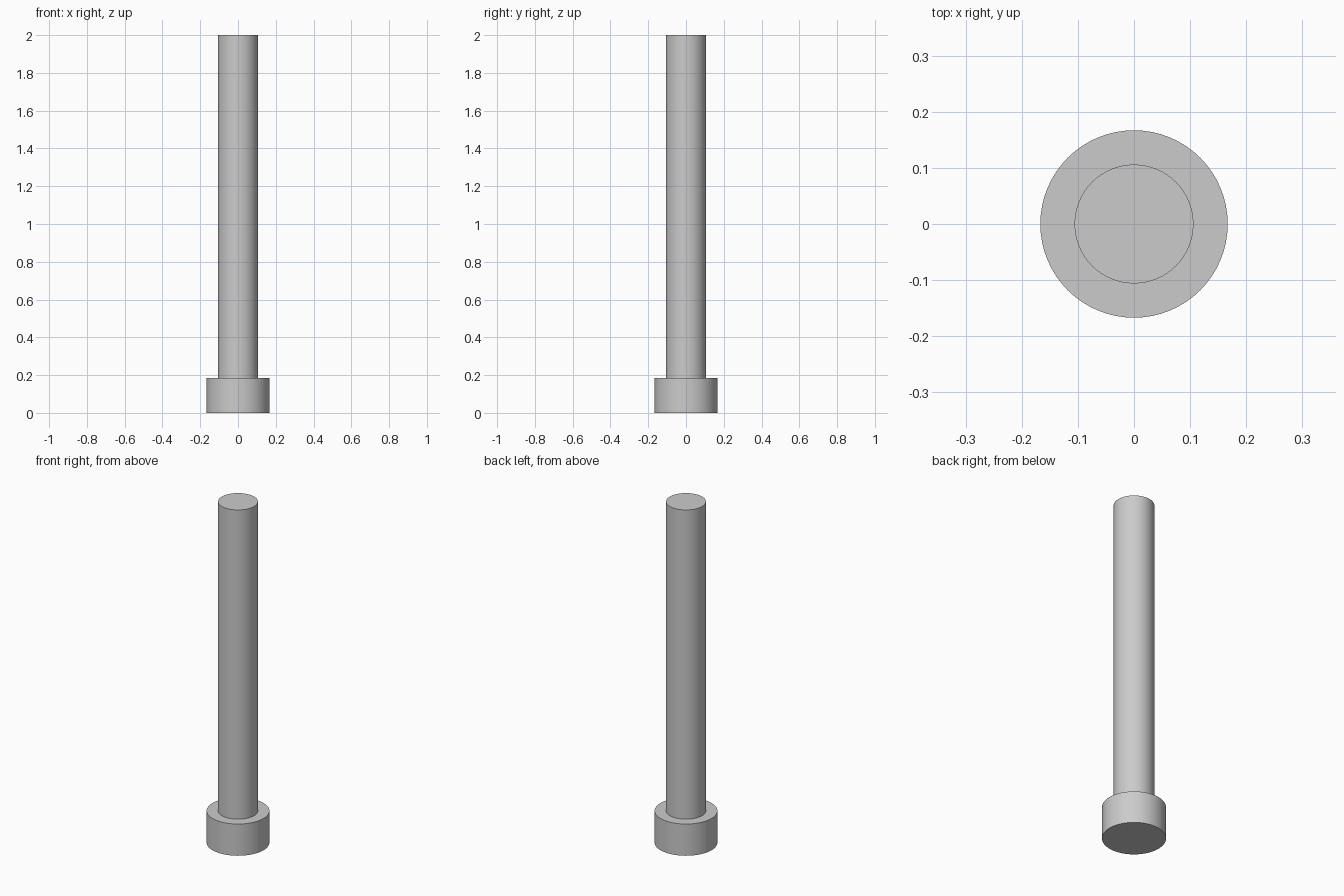
import bpy, bmesh, math

if "Cube" in bpy.data.objects:
    bpy.data.objects.remove(bpy.data.objects["Cube"])

SEGMENTS = 64
HEAD_R, HEAD_TOP = 0.167, 0.186
SHANK_R, LENGTH = 0.106, 2.0


def lathe(name, profile):
    """Revolve (radius, z) points around z, closing both ends with flat caps."""
    bm = bmesh.new()
    rings = []
    for r, z in profile:
        rings.append([bm.verts.new((r * math.cos(a), r * math.sin(a), z))
                      for a in (2 * math.pi * i / SEGMENTS for i in range(SEGMENTS))])
    for low, high in zip(rings, rings[1:]):
        for i in range(SEGMENTS):
            j = (i + 1) % SEGMENTS
            bm.faces.new((low[i], low[j], high[j], high[i]))
    bm.faces.new(rings[0][::-1])
    bm.faces.new(rings[-1])
    mesh = bpy.data.meshes.new(name)
    bm.to_mesh(mesh)
    bm.free()
    obj = bpy.data.objects.new(name, mesh)
    bpy.context.collection.objects.link(obj)
    bpy.context.view_layer.objects.active = obj
    obj.select_set(True)
    bpy.ops.object.shade_smooth_by_angle(angle=math.radians(30))
    return obj


# Pin: wide cylindrical head at the bottom, flat shoulder, long plain shank
lathe("headed_pin", [(HEAD_R, 0), (HEAD_R, HEAD_TOP),
                     (SHANK_R, HEAD_TOP), (SHANK_R, LENGTH)])
